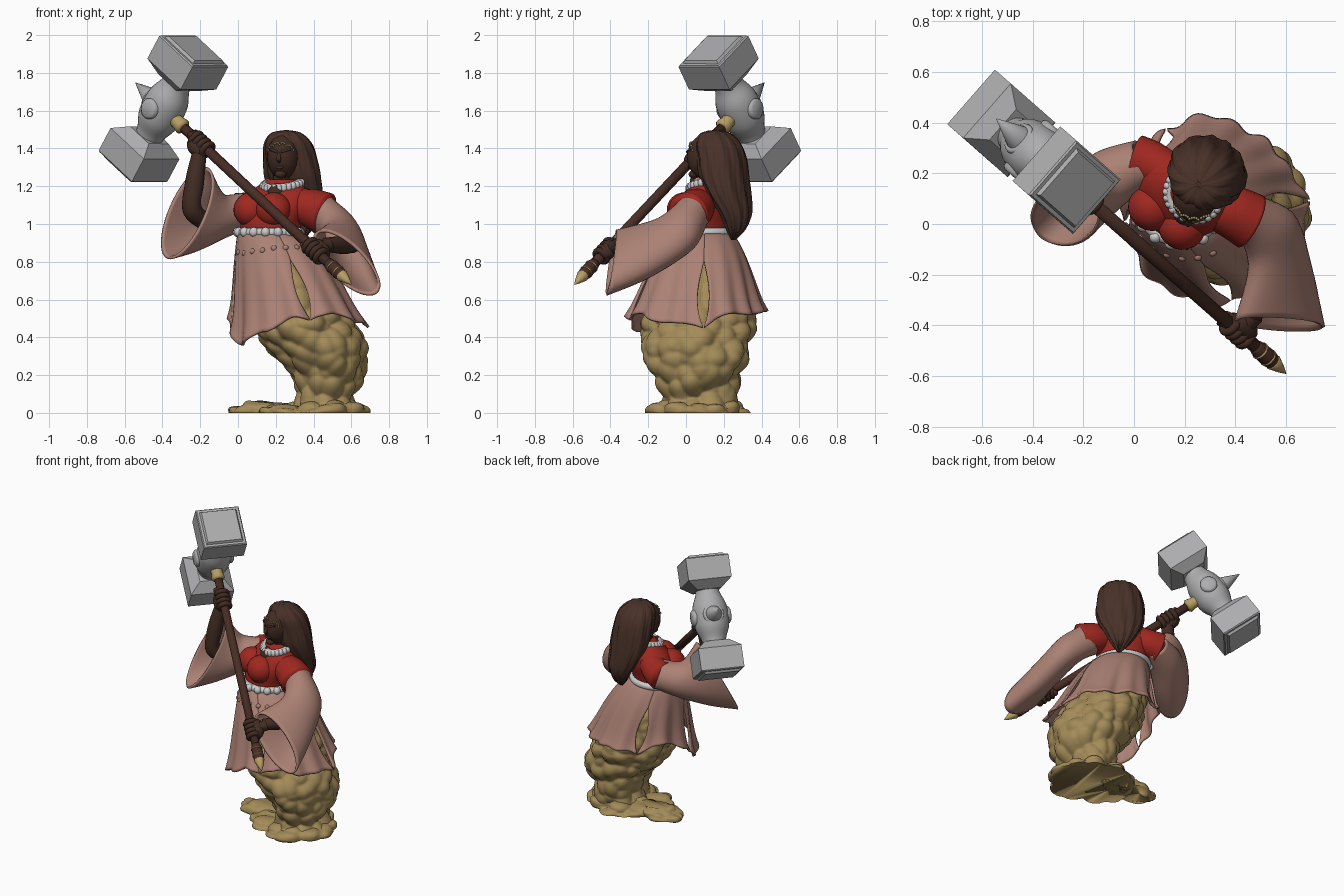
import bpy, bmesh, math
from math import sin, cos, pi
from mathutils import Vector, noise

cube = bpy.data.objects.get("Cube")
if cube:
    bpy.data.objects.remove(cube, do_unlink=True)


def material(name, *rgb):
    m = bpy.data.materials.new(name)
    m.use_nodes = True
    m.diffuse_color = (*rgb, 1)
    m.node_tree.nodes["Principled BSDF"].inputs["Base Color"].default_value = (*rgb, 1)
    return m


STEEL = material("steel grey", .42, .42, .43)
WOOD = material("dark wood", .066, .027, .018)
SKIN = material("brown skin", .054, .025, .016)
HAIR = material("brown hair", .066, .031, .021)
RED = material("red cloth", .35, .021, .014)
PINK = material("dusty pink cloth", .41, .22, .175)
SAND = material("sand", .37, .26, .1)
GOLD = material("gold", .47, .34, .13)
WHITE = material("white trim", .6, .6, .61)


def finish(name, bm, mat, smooth=True):
    bmesh.ops.recalc_face_normals(bm, faces=bm.faces)
    me = bpy.data.meshes.new(name)
    bm.to_mesh(me)
    bm.free()
    me.materials.append(mat)
    for p in me.polygons:
        p.use_smooth = smooth
    ob = bpy.data.objects.new(name, me)
    bpy.context.collection.objects.link(ob)
    return ob


def grid(name, rows, mat, closed=True, cap=True, smooth=True, thick=0):
    bm = bmesh.new()
    vs = [[bm.verts.new(p) for p in r] for r in rows]
    n = len(rows[0])
    for r, s in zip(vs, vs[1:]):
        for i in range(n if closed else n - 1):
            j = (i + 1) % n
            bm.faces.new((r[i], r[j], s[j], s[i]))
    if cap:
        bm.faces.new(vs[0])
        bm.faces.new(vs[-1])
    ob = finish(name, bm, mat, smooth)
    if thick:
        mod = ob.modifiers.new("thickness", "SOLIDIFY")
        mod.thickness, mod.offset = thick, 0
    return ob


def station(c, a, b):
    return Vector((*c, *a, *b))


def loft(name, st, mat, seg=32, sub=6, fn=None, **kw):
    """Rings c + a cos + b sin, joined by a smooth spline through the stations."""
    dense = []
    for i in range(len(st) - 1):
        p, q = st[i], st[i + 1]
        mp = (q - st[max(i - 1, 0)]) / 2
        mq = (st[min(i + 2, len(st) - 1)] - p) / 2
        for k in range(sub):
            t = k / sub
            h = t * t * (3 - 2 * t)
            x = p.lerp(q, t) if sub == 1 else p * (1 - h) + q * h + mp * (t * (1 - t) ** 2) - mq * (t * t * (1 - t))
            dense.append(x)
    dense.append(st[-1])
    rows = []
    for s in dense:
        c, a, b = Vector(s[:3]), Vector(s[3:6]), Vector(s[6:])
        row = []
        for k in range(seg):
            th = 2 * pi * k / seg
            p = c + a * cos(th) + b * sin(th)
            row.append(fn(p, (p - c).normalized(), th) if fn else p)
        rows.append(row)
    return grid(name, rows, mat, **kw)


def upright(rows, turn=0):
    s, f = Vector((cos(turn), sin(turn), 0)), Vector((-sin(turn), cos(turn), 0))
    return [station((x, y, z), s * rx, f * ry) for z, x, y, rx, ry in rows]


def tube(name, pts, radii, mat, seg=20, sub=6, **kw):
    pts = [Vector(p) for p in pts]
    st = []
    for i, p in enumerate(pts):
        t = (pts[min(i + 1, len(pts) - 1)] - pts[max(i - 1, 0)]).normalized()
        a = t.cross(Vector((.31, .9, .3))).normalized()
        st.append(station(p, a * radii[i], t.cross(a) * radii[i]))
    return loft(name, st, mat, seg, sub, **kw)


def ball(name, loc, size, mat, turn=0):
    bm = bmesh.new()
    bmesh.ops.create_uvsphere(bm, u_segments=24, v_segments=16, radius=1)
    ob = finish(name, bm, mat)
    ob.location, ob.scale, ob.rotation_euler.z = loc, size, turn
    return ob


def ring(name, c, a, b, minor, mat, seg=40):
    a, b = Vector(a), Vector(b)
    up = a.cross(b).normalized()
    rows = []
    for i in range(seg + 1):
        th = 2 * pi * i / seg
        out = a * cos(th) + b * sin(th)
        rows.append([Vector(c) + out + (out.normalized() * cos(k * pi / 5) + up * sin(k * pi / 5)) * minor
                     for k in range(10)])
    return grid(name, rows, mat, cap=False)


# Lumpy sand pillar and puddle
def lumps(amount, scale, rise=0):
    def fn(p, out, th):
        d = noise.voronoi(p * scale)[0][0]
        push = amount * (.4 - d * d * 1.3 + .6 * noise.noise(p * 5))
        q = p + out * push
        q.z = max(q.z + rise * push, 0) if p.z > 0 else 0
        return q
    return fn


loft("sand_pillar", upright([(.02, .45, .07, .2, .21), (.08, .46, .07, .165, .19), (.17, .47, .06, .18, .215),
     (.3, .44, .06, .23, .27), (.42, .37, .06, .275, .29), (.5, .33, .06, .26, .29),
     (.65, .28, .08, .235, .25), (.85, .2, .08, .13, .12)]), SAND, 110, 12, lumps(.045, 11))
loft("sand_puddle", upright([(0, .4, .075, .28, .27), (.025, .4, .075, .27, .26),
     (.045, .42, .075, .22, .22), (.07, .44, .07, .1, .1)]), SAND, 90, 8, lumps(.05, 10, .5))
loft("sand_tongue", upright([(0, .15, .12, .215, .1), (.03, .155, .12, .2, .09),
     (.055, .2, .11, .13, .06)]), SAND, 60, 8, lumps(.04, 12, .5))

# Skirt of four panels parted by slits
HEM = [.48, .53, .52, .54, .55, .58, .5, .36, .43, .52, .53, .48]
SLITS = [5, 122, 188, 280, 365]


def skirt_point(deg, v, edge):
    k = deg / 30
    i, t = int(k) % 12, k % 1
    t = t * t * (3 - 2 * t)
    hem = HEM[i] * (1 - t) + HEM[(i + 1) % 12] * t - .03 * edge ** 4
    th, w = math.radians(deg), v ** .72
    fold = 1 + v * (.03 * sin(th * 15) + .02 * sin(th * 8 + 1)) + .07 * v ** 6 - .05 * v ** 2
    fold -= .11 * v * max(0, cos(th - .85)) ** 5
    return Vector((.17 + .15 * w + (.165 + .19 * w) * cos(th) * fold,
                   .085 - .025 * w + (.15 + .21 * w) * sin(th) * fold, .95 + (hem - .95) * v))


for n, (lo, hi) in enumerate(zip(SLITS, SLITS[1:])):
    rows = []
    for j in range(29):
        v = j / 28
        gap = 6 * sin(pi * (v - .3) / .72) if v > .3 else 0
        rows.append([skirt_point(lo + gap + (hi - lo - 2 * gap) * i / 44, v, abs(i / 22 - 1)) for i in range(45)])
    grid(f"skirt_panel_{n + 1}", rows, PINK, closed=False, cap=False, thick=.014)
for i in range(7):
    ball("skirt_bead", skirt_point(200 + i * 16, .18, 0), (.016,) * 3, PINK)

# Bodice, turned toward its right
TURN = -.56
side, front = Vector((cos(TURN), sin(TURN), 0)), Vector((sin(TURN), -cos(TURN), 0))
loft("bodice", upright([(.92, .17, .09, .155, .14), (1, .175, .095, .168, .15), (1.08, .19, .11, .19, .15),
     (1.15, .21, .125, .185, .125), (1.195, .225, .13, .14, .095), (1.235, .235, .135, .08, .07)], TURN), RED)
for s in (-1, 1):
    ball("bust", Vector((.175, .1, 1.075)) + front * .085 + side * s * .07, (.095, .092, .092), RED, TURN)
tube("left_cap_sleeve", [(.28, .08, 1.11), (.38, .05, 1.085), (.46, .01, 1.055)], [.08, .103, .114], RED)
tube("right_cap_sleeve", [(.14, .2, 1.11), (.07, .235, 1.08), (.01, .25, 1.065)], [.08, .092, .102], RED)
ring("belt", (.172, .088, .955), side * .163, front * .15, .024, WHITE)
for i in range(9):
    th = pi * (.02 + .12 * i)
    p = Vector((.172, .088, .957)) + side * .178 * cos(th) + front * .165 * sin(th)
    ball("belt_rosette", p, (.024, .024, .026), WHITE)
ball("neckline_skin", (.205, .045, 1.165), (.05, .05, .05), SKIN, TURN)
collar = Vector((.235, .115, 1.212))
dip = front * .088 - Vector((0, 0, .022))
ring("collar", collar, side * .095, dip, .022, WHITE)
for i in range(26):
    th = 2 * pi * i / 26
    ball("collar_ruffle", collar + side * .108 * cos(th) + dip * 1.12 * sin(th), (.017, .017, .022), WHITE)

# Bell sleeves
loft("left_sleeve", [station((.41, .045, 1.075), (-.04, .02, -.088), (.05, .075, 0)),
     station((.53, -.02, .975), (.03, .05, -.105), (.09, .04, .02)),
     station((.575, -.18, .87), (.09, 0, -.135), (.08, .02, .05)),
     station((.575, -.395, .795), (.16, -.02, -.155), (.065, .02, .065))], PINK, 40, cap=False, thick=.014)
loft("right_sleeve", [station((.04, .245, 1.07), (-.02, -.02, .085), (.04, -.075, 0)),
     station((-.08, .19, 1.04), (0, 0, .11), (.06, -.09, 0)),
     station((-.18, .11, 1.03), (.05, .05, .17), (.08, -.08, 0)),
     station((-.27, .03, 1.06), (.09, .09, .24), (.1, -.07, 0))], PINK, 40, cap=False, thick=.014)
tube("left_forearm", [(.6, -.12, .9), (.56, -.24, .89), (.46, -.37, .89)], [.055, .05, .036], SKIN)
tube("right_forearm", [(-.13, .17, .99), (-.24, .07, 1.07), (-.23, .07, 1.22), (-.2, .1, 1.4)],
     [.05, .052, .05, .036], SKIN)

# Head, hair and tiara
tube("neck", [(.235, .13, 1.18), (.24, .12, 1.3)], [.055, .05], SKIN)
LOOK = -.25
FACE, FSIZE = Vector((.24, .102, 1.355)), Vector((.086, .097, .118))


def on_face(across, ahead, height):
    return FACE + Vector((across * cos(LOOK) + ahead * sin(LOOK), across * sin(LOOK) - ahead * cos(LOOK), height))


ball("face", FACE, FSIZE, SKIN, LOOK)
tube("nose", [on_face(0, .088, .025), on_face(0, .104, -.012), on_face(0, .088, -.026)], [.006, .013, .008], SKIN, 12)
ball("lips", on_face(0, .082, -.055), (.024, .011, .009), SKIN, LOOK)
ball("chin", on_face(0, .06, -.092), (.03, .03, .022), SKIN, LOOK)
for s in (-1, 1):
    tube("brow", [on_face(s * .012, .094, .028), on_face(s * .058, .07, .04)], [.008, .005], HAIR, 10)


def strands(p, out, th):
    return p + out * (.004 * sin(11 * th + p.z * 9) + .002 * sin(29 * th - p.z * 14))


loft("hair", upright([(1.497, .255, .155, .006, .006), (1.482, .255, .155, .078, .07), (1.43, .265, .17, .126, .113),
     (1.35, .277, .19, .147, .122), (1.25, .29, .205, .157, .118), (1.15, .31, .235, .145, .095),
     (1.05, .33, .265, .105, .07), (.97, .335, .262, .055, .045), (.915, .335, .25, .006, .006)], TURN),
     HAIR, 96, 6, strands)
for i in range(17):
    u = i / 8 - 1
    x, z = u * .07, .066 - .03 * u * u + .012 * abs(sin(2 * pi * u))
    y = FSIZE.y * math.sqrt(max(0, 1 - (x / FSIZE.x) ** 2 - (z / FSIZE.z) ** 2))
    ball("tiara_bead", on_face(x, y + .004, z), (.0055,) * 3, GOLD)

# War hammer: shaft direction, head axis and cross axis
TIP, HUB = Vector((.6, -.59, .68)), Vector((-.395, .285, 1.61))
along = (HUB - TIP).normalized()
axis = Vector((.38, -.33, .84))
axis = (axis - along * axis.dot(along)).normalized()
cross = along.cross(axis)


def on_shaft(d):
    return TIP + along * d


REACH = (HUB - TIP).length
tube("shaft", [on_shaft(.09), on_shaft(REACH - .05)], [.027, .027], WOOD, 12, 1)
tube("shaft_butt", [on_shaft(.07), on_shaft(.1), on_shaft(.17), on_shaft(.2)], [.024, .035, .034, .027], WOOD, 16, 2)
tube("butt_spike", [on_shaft(0), on_shaft(.035), on_shaft(.08), on_shaft(.1)], [.002, .018, .034, .026], GOLD, 12, 1)
for d in (.115, .165):
    ring("butt_ring", on_shaft(d), cross * .034, axis * .034, .004, GOLD, 24)
tube("shaft_collar", [on_shaft(REACH - d) for d in (.18, .165, .12, .07)], [.03, .044, .036, .05], GOLD, 16, 1)

tube("hammer_neck", [HUB + axis * d for d in (-.22, -.15, -.06, .06, .15, .22)],
     [.07, .08, .112, .112, .08, .07], STEEL, 28)
for s in (-1, 1):
    profile = [(.17, .08), (.225, .143), (.37, .143), (.377, .137), (.377, .122), (.392, .113)]
    loft("hammer_block", [station(HUB + axis * s * d, (cross + along) * h, (along - cross) * h)
         for d, h in profile], STEEL, 4, 1, smooth=False)
    tube("hammer_boss", [HUB + cross * s * d for d in (.06, .118, .128)], [.055, .055, .042], STEEL, 24, 1)
ring("spike_base", HUB + along * .095, cross * .055, axis * .055, .014, STEEL, 24)
tube("hammer_spike", [HUB + along * d for d in (.06, .1, .24)], [.06, .055, .002], STEEL, 20, 1)

# Hands gripping the shaft
for label, d, wrist in (("left", .31, (.48, -.36, .89)), ("right", 1.29, (-.21, .09, 1.37))):
    c = on_shaft(d)
    back = Vector(wrist) - c
    back = (back - along * back.dot(along)).normalized()
    palm = c + back * .03
    tube(f"{label}_palm", [palm - along * .065, palm - along * .03, palm + along * .03, palm + along * .065],
         [.02, .042, .042, .02], SKIN)
    tube(f"{label}_wrist", [wrist, (Vector(wrist) + palm) / 2, palm], [.036, .036, .04], SKIN)
    for i in range(4):
        k = c + along * (i - 1.5) * .032
        ring(f"{label}_finger", k, back * .036, along.cross(back) * .036, .0165, SKIN, 20)
    tube(f"{label}_thumb", [palm + along * .04, c + along * .07 + along.cross(back) * .04, c + along * .08 - back * .03],
         [.02, .018, .012], SKIN)
